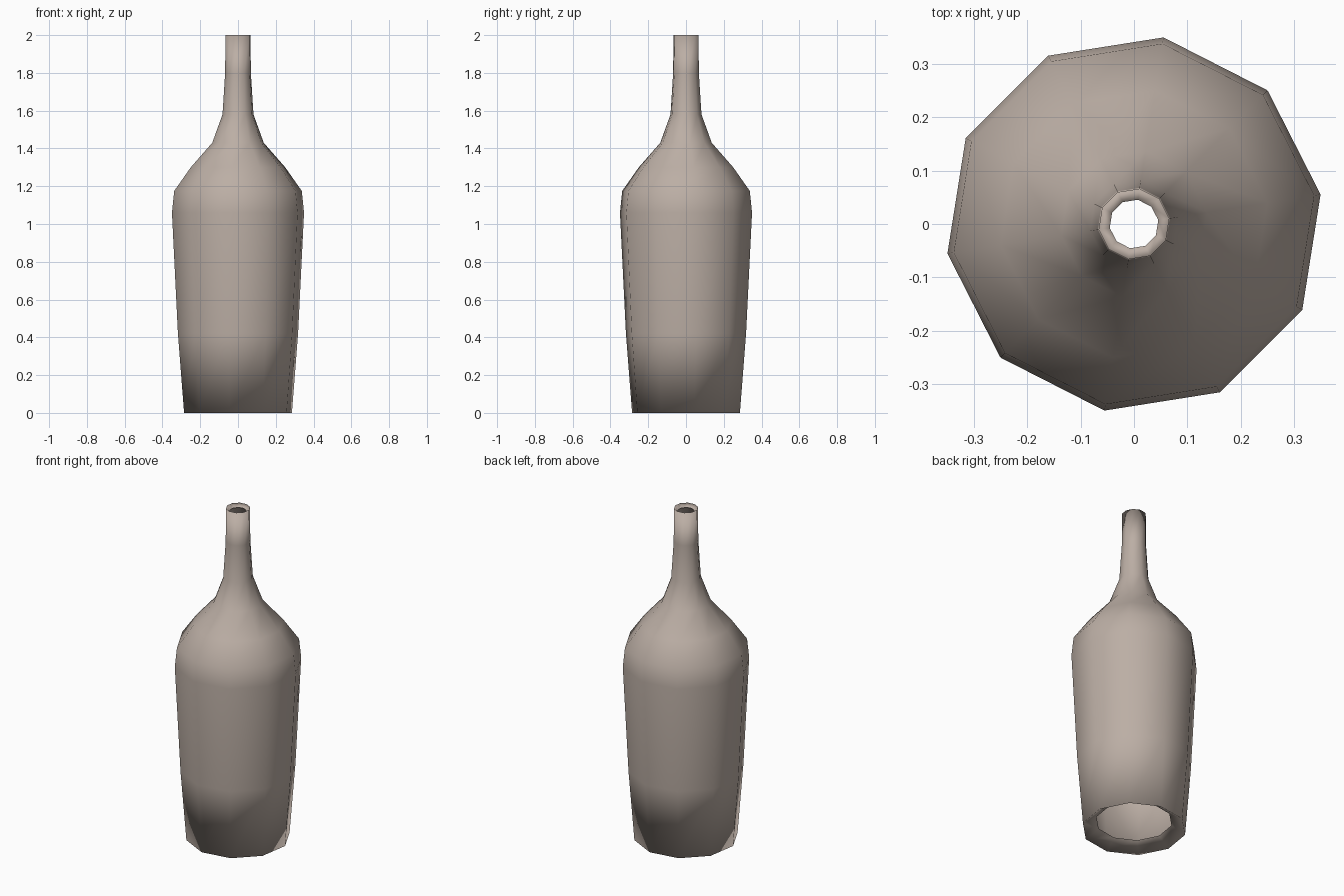
import bpy, bmesh, math

if "Cube" in bpy.data.objects:
    bpy.data.objects.remove(bpy.data.objects["Cube"])

SIDES = 10
START = math.radians(9)

# Profile (radius, height): recessed base lip, body, shoulder, neck, inner mouth lip
PROFILE = [
    (0.212, 0.05), (0.289, 0.0), (0.322, 0.42), (0.354, 1.06), (0.342, 1.175),
    (0.253, 1.30), (0.138, 1.43), (0.083, 1.58), (0.069, 1.80),
    (0.067, 2.0), (0.046, 1.98),
]

glass = bpy.data.materials.new("warm_taupe")
glass.diffuse_color = (0.50, 0.425, 0.375, 1.0)
glass.use_nodes = True
glass.node_tree.nodes["Principled BSDF"].inputs["Base Color"].default_value = glass.diffuse_color

# Ten-sided bottle, open at the base and mouth
bm = bmesh.new()
rings = []
for r, z in PROFILE:
    ring = []
    for i in range(SIDES):
        a = START + 2 * math.pi * i / SIDES
        ring.append(bm.verts.new((r * math.cos(a), r * math.sin(a), z)))
    rings.append(ring)
for low, high in zip(rings, rings[1:]):
    for i in range(SIDES):
        j = (i + 1) % SIDES
        face = bm.faces.new((low[i], low[j], high[j], high[i]))
        face.smooth = True

mesh = bpy.data.meshes.new("bottle")
bm.to_mesh(mesh)
bm.free()
mesh.materials.append(glass)
bottle = bpy.data.objects.new("bottle", mesh)
bpy.context.collection.objects.link(bottle)
